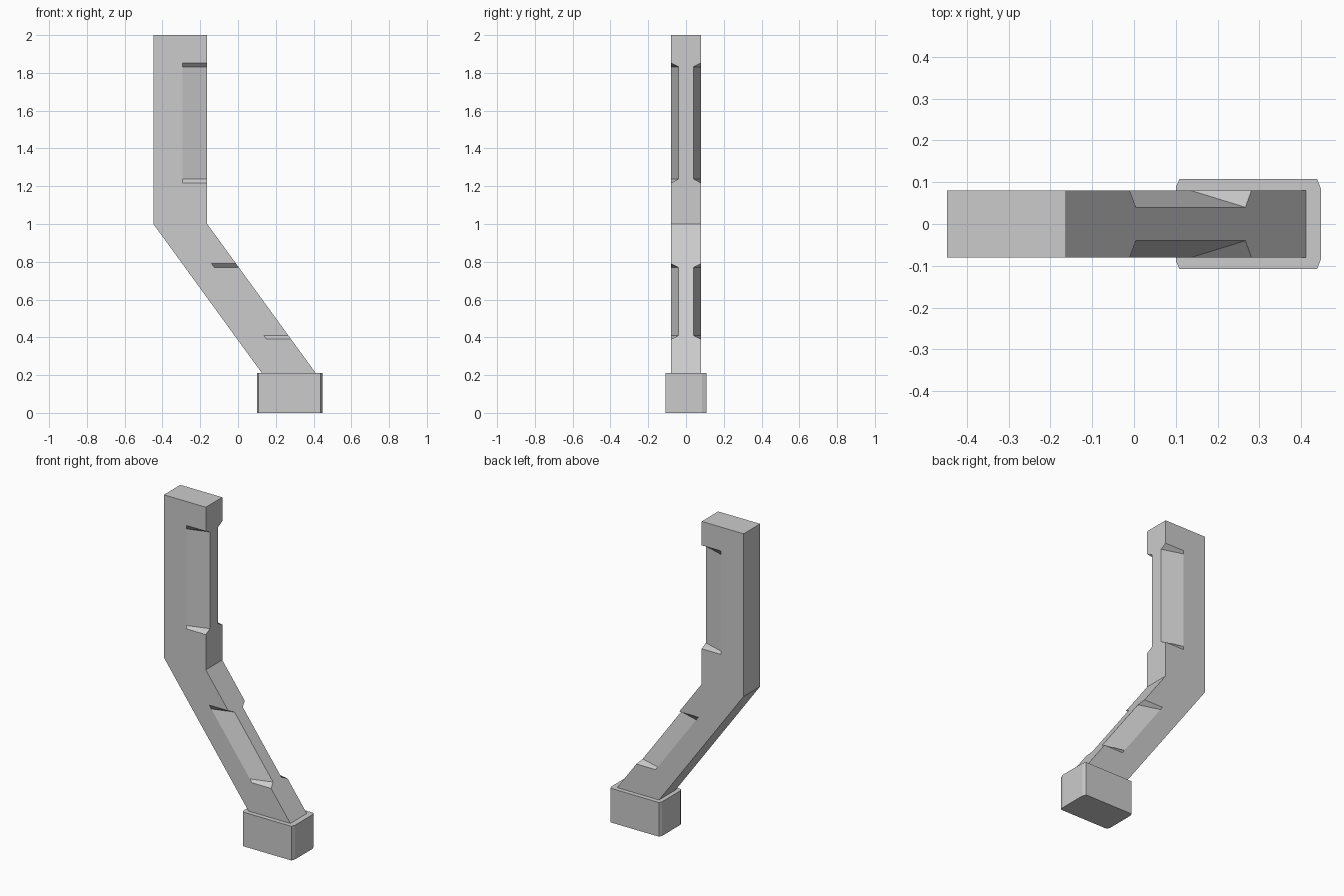
import bpy

if "Cube" in bpy.data.objects:
    bpy.data.objects.remove(bpy.data.objects["Cube"])


def loft(name, rings):
    """Closed solid skinned through rings of equal vertex count, bottom to top."""
    n = len(rings[0])
    verts = [v for ring in rings for v in ring]
    faces = []
    for r in range(len(rings) - 1):
        for i in range(n):
            j = (i + 1) % n
            faces.append((r * n + i, r * n + j, (r + 1) * n + j, (r + 1) * n + i))
    faces.append(tuple(reversed(range(n))))
    faces.append(tuple(range(len(verts) - n, len(verts))))
    mesh = bpy.data.meshes.new(name)
    mesh.from_pydata(verts, [], faces)
    mesh.update()
    obj = bpy.data.objects.new(name, mesh)
    bpy.context.collection.objects.link(obj)
    return obj


def mirrored(half, z):
    """Counter-clockwise ring from the front (-y) half outline and its mirror."""
    return [(x, -y, z) for x, y in half] + [(x, y, z) for x, y in reversed(half)]


# Bent bar: (height, half thickness at the outer edge); thin rows are the grip recesses
rows = [(0.20, 0.08), (0.39, 0.08), (0.41, 0.04), (0.77, 0.04), (0.79, 0.08),
        (1.00, 0.08), (1.217, 0.08), (1.238, 0.04), (1.832, 0.04),
        (1.853, 0.08), (2.00, 0.08)]
WIDTH, RECESS, SLOPE = 0.285, 0.13, 0.728
rings = []
for z, edge in rows:
    outer = -0.163 + max(0.0, 1.0 - z) * SLOPE
    half = [(outer - WIDTH, 0.08), (outer - RECESS, 0.08), (outer, edge)]
    rings.append(mirrored(half, z))
loft("bent_bar", rings)

# Base block with chamfered upright corners
outline = [(0.10, 0.088), (0.109, 0.108), (0.438, 0.108), (0.447, 0.085)]
loft("base_block", [mirrored(outline, z) for z in (0.0, 0.21)])
